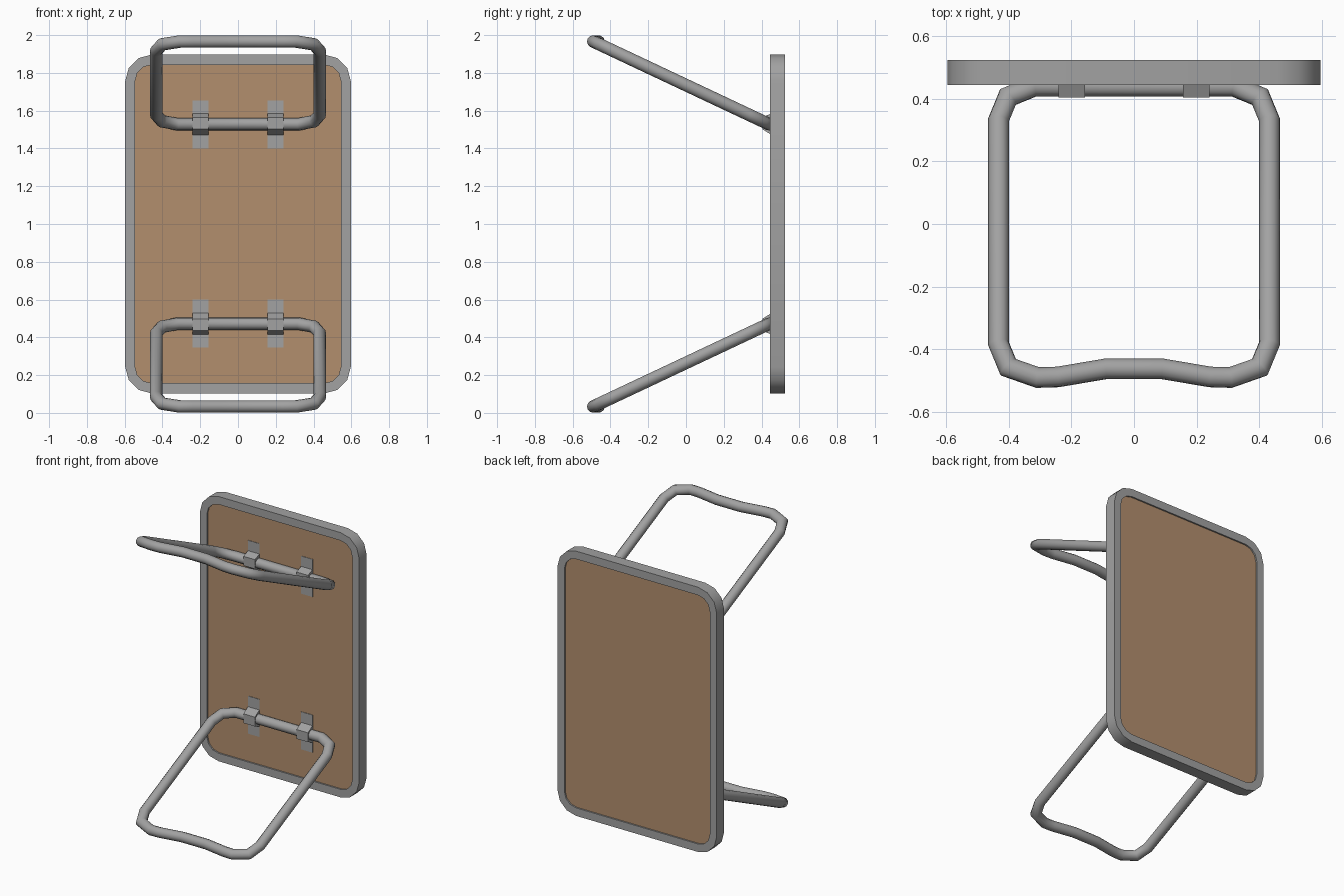
import bpy, bmesh, math
from mathutils import Vector

if "Cube" in bpy.data.objects:
    bpy.data.objects.remove(bpy.data.objects["Cube"])


def material(name, rgb):
    m = bpy.data.materials.new(name)
    m.diffuse_color = (*rgb, 1)
    m.use_nodes = True
    m.node_tree.nodes["Principled BSDF"].inputs["Base Color"].default_value = m.diffuse_color
    return m


GREY = material("grey metal", (0.36, 0.36, 0.36))
WOOD = material("tan wood", (0.45, 0.275, 0.155))


def finish(bm, name, mat, angle=None):
    bmesh.ops.recalc_face_normals(bm, faces=bm.faces)
    me = bpy.data.meshes.new(name)
    bm.to_mesh(me)
    bm.free()
    me.materials.append(mat)
    ob = bpy.data.objects.new(name, me)
    bpy.context.collection.objects.link(ob)
    if angle:
        bpy.ops.object.select_all(action='DESELECT')
        ob.select_set(True)
        bpy.context.view_layer.objects.active = ob
        bpy.ops.object.shade_smooth_by_angle(angle=math.radians(angle))
    return ob


def rounded_rect(hx, hz, r, n=3):
    pts = []
    for k, (sx, sz) in enumerate([(1, 1), (-1, 1), (-1, -1), (1, -1)]):
        for i in range(n + 1):
            a = math.pi / 2 * (k + i / n)
            pts.append((sx * (hx - r) + r * math.cos(a),
                        1 + sz * (hz - r) + r * math.sin(a)))
    return pts


def bridge(bm, loops):
    # join closed loops of vertices, the last one back to the first
    for j, A in enumerate(loops):
        B = loops[(j + 1) % len(loops)]
        for i in range(len(A)):
            k = (i + 1) % len(A)
            bm.faces.new((A[i], A[k], B[k], B[i]))


# table rim
outer = rounded_rect(0.597, 0.897, 0.14)
inner = rounded_rect(0.545, 0.843, 0.088)
bm = bmesh.new()
bridge(bm, [[bm.verts.new((x, y, z)) for x, z in pts]
            for pts, y in ((outer, 0.445), (outer, 0.524), (inner, 0.524), (inner, 0.445))])
finish(bm, "table_rim", GREY, 35)

# table top panel, slightly recessed on both sides
bm = bmesh.new()
ends = [[bm.verts.new((x, y, z)) for x, z in inner] for y in (0.455, 0.514)]
for loop in ends:
    bm.faces.new(loop)
for i in range(len(inner)):
    k = (i + 1) % len(inner)
    bm.faces.new((ends[0][i], ends[0][k], ends[1][k], ends[1][i]))
finish(bm, "table_top", WOOD)

# half of the bent leg loop (x, y), from the hinge bar to the foot bar
HALF = [(0.32, 0.44), (0.403, 0.406), (0.433, 0.333), (0.433, -0.383),
        (0.402, -0.458), (0.308, -0.491), (0.243, -0.489), (0.09, -0.463)]


def leg_point(x, y):
    z = 0.472 + (y - 0.44) * 0.471
    return Vector((x, y, 0.034 if y < -0.46 else z))


def leg(name, flip, r=0.033, sides=12):
    path = [leg_point(x, y) for x, y in HALF]
    path += [leg_point(-x, y) for x, y in reversed(HALF)]
    normal = Vector((0, -0.426, 0.905))
    bm = bmesh.new()
    rings = []
    for i, p in enumerate(path):
        a = (p - path[i - 1]).normalized()
        b = (path[(i + 1) % len(path)] - p).normalized()
        t = (a + b).normalized()
        side = t.cross(normal).normalized()
        up = side.cross(t)
        w = r / max(0.5, t.dot(a))          # mitred bend
        ring = []
        for s in range(sides):
            q = 2 * math.pi * s / sides
            v = p + side * w * math.cos(q) + up * r * math.sin(q)
            if flip:
                v.z = 2 - v.z
            ring.append(bm.verts.new(v))
        rings.append(ring)
    bridge(bm, rings)
    finish(bm, name, GREY, 50)


# hinge clip: flat plate with a raised hump around the bar (y, z)
CLIP = [(0.458, 0.345), (0.452, 0.345), (0.452, 0.415), (0.404, 0.435), (0.404, 0.498),
        (0.452, 0.528), (0.452, 0.60), (0.458, 0.60)]


def clip(name, cx, flip):
    bm = bmesh.new()
    A, B = [[bm.verts.new((cx + dx, y, 2 - z if flip else z)) for y, z in CLIP]
            for dx in (-0.043, 0.043)]
    bm.faces.new(A)
    bm.faces.new(B)
    for i in range(len(A)):
        k = (i + 1) % len(A)
        bm.faces.new((A[i], A[k], B[k], B[i]))
    finish(bm, name, GREY)


# lower and upper folding legs with their clips
for label, flip in (("lower", False), ("upper", True)):
    leg(label + "_leg", flip)
    for side, x in (("left", -0.199), ("right", 0.199)):
        clip(f"{label}_{side}_clip", x, flip)
